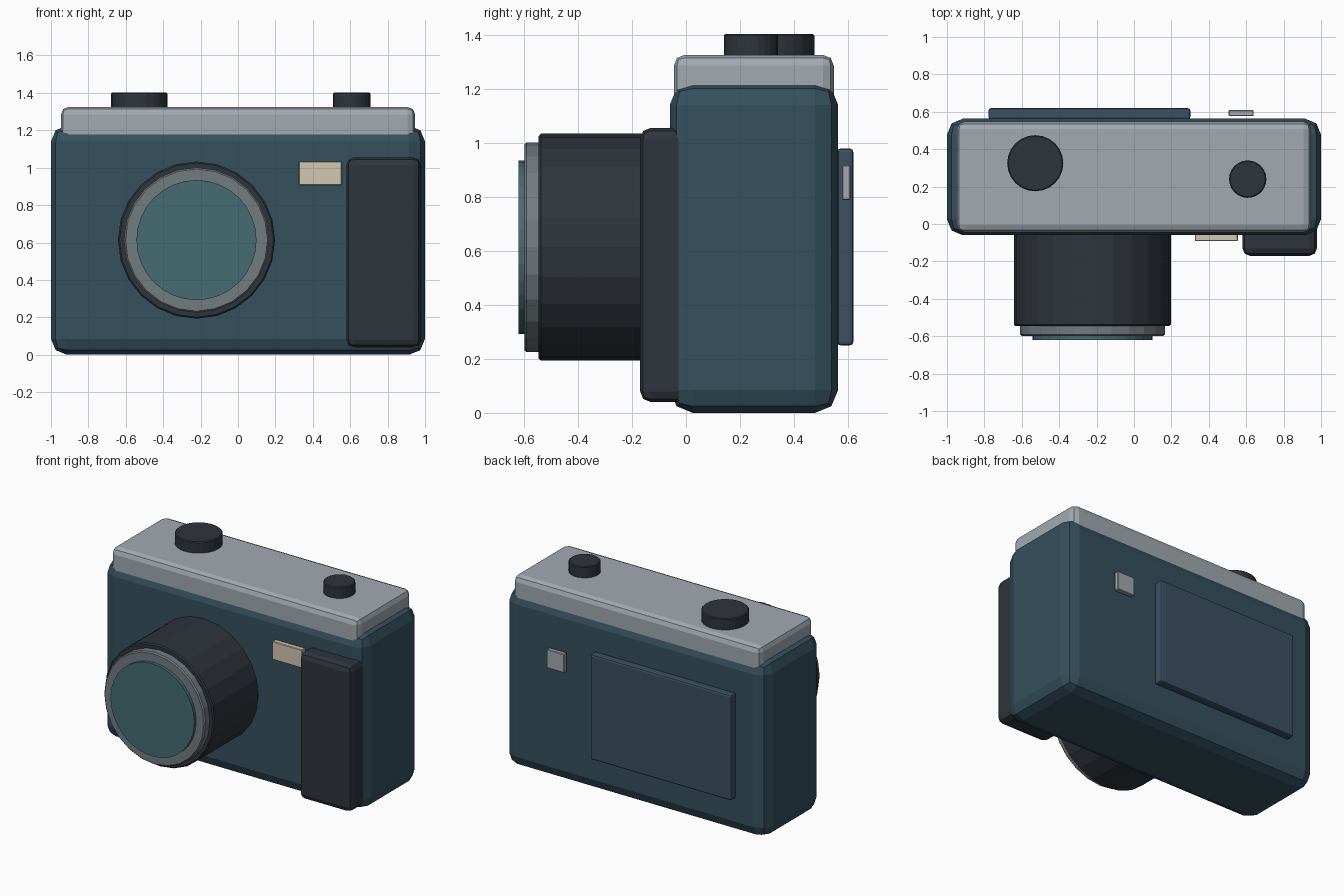
import bpy
import bmesh
from math import pi
from mathutils import Matrix

if "Cube" in bpy.data.objects:
    bpy.data.objects.remove(bpy.data.objects["Cube"])


def material(name, rgb):
    m = bpy.data.materials.new(name)
    m.diffuse_color = (*rgb, 1)
    m.use_nodes = True
    m.node_tree.nodes["Principled BSDF"].inputs["Base Color"].default_value = m.diffuse_color
    return m


TEAL = material("teal_shell", (0.035, 0.08, 0.11))
METAL = material("light_metal", (0.36, 0.40, 0.44))
DARK = material("dark_rubber", (0.028, 0.035, 0.045))
RING = material("ring_metal", (0.17, 0.20, 0.22))
GLASS = material("lens_glass", (0.06, 0.15, 0.17))
SCREEN = material("screen_blue", (0.045, 0.08, 0.125))
CREAM = material("cream", (0.65, 0.57, 0.44))


def finish(name, bm, mat, bevel, segments):
    mesh = bpy.data.meshes.new(name)
    bm.to_mesh(mesh)
    bm.free()
    mesh.materials.append(mat)
    obj = bpy.data.objects.new(name, mesh)
    bpy.context.collection.objects.link(obj)
    if bevel:
        mod = obj.modifiers.new("bevel", 'BEVEL')
        mod.width = bevel
        mod.segments = segments
        mod.limit_method = 'ANGLE'
        mod.angle_limit = pi / 4
    return obj


def box(name, x, y, z, mat, bevel=0, segments=2):
    """Box from (low, high) ranges along each axis."""
    bm = bmesh.new()
    size = [b - a for a, b in (x, y, z)]
    centre = [(a + b) / 2 for a, b in (x, y, z)]
    bmesh.ops.create_cube(bm, size=1, matrix=Matrix.Translation(centre) @ Matrix.Diagonal((*size, 1)))
    return finish(name, bm, mat, bevel, segments)


def cylinder(name, centre, radius, low, high, axis, mat, sides=24, bevel=0.008):
    """Cylinder along y or z; centre gives the two other coordinates."""
    bm = bmesh.new()
    mid = (low + high) / 2
    if axis == 'Y':
        m = Matrix.Translation((centre[0], mid, centre[1])) @ Matrix.Rotation(pi / 2, 4, 'X')
    else:
        m = Matrix.Translation((centre[0], centre[1], mid))
    bmesh.ops.create_cone(bm, cap_ends=True, segments=sides, radius1=radius,
                          radius2=radius, depth=high - low, matrix=m)
    return finish(name, bm, mat, bevel, 1)


# Shell, top cover and hand grip
box("body", (-1, 1), (-0.06, 0.563), (0, 1.225), TEAL, 0.085)
box("top_cover", (-0.947, 0.947), (-0.045, 0.547), (1.08, 1.325), METAL, 0.04)
box("hand_grip", (0.58, 0.978), (-0.17, 0.03), (0.04, 1.055), DARK, 0.04)

# Lens: barrel, front ring, glass
lens = (-0.222, 0.613)
cylinder("lens_barrel", lens, 0.42, -0.545, 0.0, 'Y', DARK)
cylinder("lens_ring", lens, 0.388, -0.598, -0.52, 'Y', RING)
cylinder("lens_glass", lens, 0.321, -0.619, -0.57, 'Y', GLASS, sides=32, bevel=0)

# Dial and shutter button on top
cylinder("mode_dial", (-0.528, 0.325), 0.15, 1.30, 1.402, 'Z', DARK, bevel=0.006)
cylinder("shutter_button", (0.608, 0.24), 0.10, 1.30, 1.402, 'Z', DARK, bevel=0.006)

# Front window, rear screen and rear button
box("front_window", (0.325, 0.556), (-0.092, -0.05), (0.907, 1.034), CREAM, 0.004, 1)
box("rear_screen", (-0.778, 0.301), (0.56, 0.619), (0.25, 0.978), SCREEN, 0.012)
box("rear_button", (0.506, 0.64), (0.577, 0.609), (0.788, 0.918), METAL, 0.004, 1)
